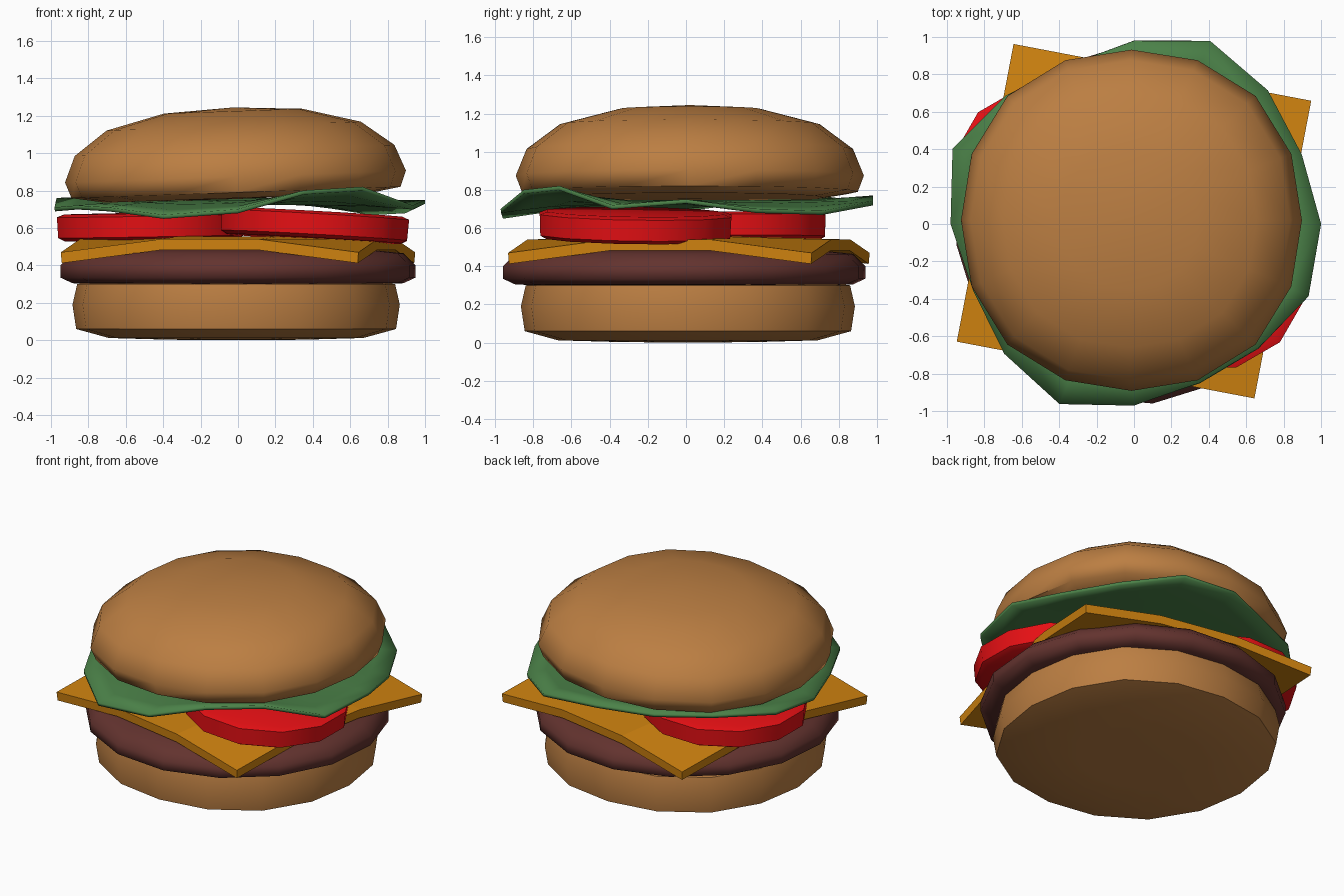
import bpy, bmesh
from math import sin, cos, pi, radians

if "Cube" in bpy.data.objects:
    bpy.data.objects.remove(bpy.data.objects["Cube"])


def finish(name, bm, colour, smooth=None, loc=(0, 0, 0), rot=(0, 0, 0)):
    bmesh.ops.recalc_face_normals(bm, faces=bm.faces)
    me = bpy.data.meshes.new(name)
    bm.to_mesh(me)
    bm.free()
    ob = bpy.data.objects.new(name, me)
    bpy.context.collection.objects.link(ob)
    ob.location = loc
    ob.rotation_euler = [radians(a) for a in rot]
    mat = bpy.data.materials.get(colour) or bpy.data.materials.new(colour)
    mat.diffuse_color = COLOURS[colour]
    mat.use_nodes = True
    mat.node_tree.nodes["Principled BSDF"].inputs["Base Color"].default_value = mat.diffuse_color
    me.materials.append(mat)
    if smooth:
        bpy.context.view_layer.objects.active = ob
        ob.select_set(True)
        bpy.ops.object.shade_smooth_by_angle(angle=radians(smooth))
        ob.select_set(False)
    return ob


def rings(loops):
    """Skin a stack of point loops; a one-point loop closes to a tip."""
    bm = bmesh.new()
    vs = [[bm.verts.new(p) for p in loop] for loop in loops]
    for a, b in zip(vs, vs[1:]):
        n = max(len(a), len(b))
        for i in range(n):
            j = (i + 1) % n
            if len(a) == 1:
                bm.faces.new((a[0], b[j], b[i]))
            elif len(b) == 1:
                bm.faces.new((a[i], a[j], b[0]))
            else:
                bm.faces.new((a[i], a[j], b[j], b[i]))
    return bm


def lathe(profile, sides=16, square=0.0):
    """Turn (radius, z) points; square pushes the diagonals outward."""
    loops = []
    for r, z in profile:
        if r == 0:
            loops.append([(0, 0, z)])
            continue
        loop = []
        for i in range(sides):
            a = 2 * pi * i / sides
            q = r * (1 + square * sin(2 * a) ** 2)
            loop.append((q * cos(a), q * sin(a), z))
        loops.append(loop)
    return rings(loops)


COLOURS = {
    "bread": (0.50, 0.21, 0.055, 1),
    "meat": (0.125, 0.033, 0.028, 1),
    "cheese": (0.64, 0.23, 0.005, 1),
    "tomato": (0.80, 0.005, 0.007, 1),
    "lettuce": (0.07, 0.22, 0.065, 1),
}

# bottom bun
finish("bottom_bun", lathe([(0, 0), (0.36, 0.003), (0.68, 0.012), (0.855, 0.06),
                            (0.875, 0.19), (0.85, 0.30), (0.68, 0.325), (0, 0.33)],
                           square=0.03), "bread", 60, (-0.01, 0.01, 0))

# patty
finish("patty", lathe([(0, 0.295), (0.70, 0.297), (0.89, 0.305), (0.955, 0.335),
                       (0.955, 0.40), (0.89, 0.465), (0.70, 0.485), (0, 0.49)]),
       "meat", 75, (0, -0.01, 0), (0, 0, 6))

# cheese slice: 3 x 3 sheet with drooping corners
bm = bmesh.new()
bmesh.ops.create_grid(bm, x_segments=3, y_segments=3, size=0.81)
for v in bm.verts:
    on_edge = (abs(v.co.x) > 0.7) + (abs(v.co.y) > 0.7)
    v.co.z = (0.555, 0.54, 0.47)[on_edge]
cheese = finish("cheese_slice", bm, "cheese", None, (0, 0.015, 0), (0, 0, -10.8))
solid = cheese.modifiers.new("thickness", "SOLIDIFY")
solid.thickness = 0.058
solid.offset = -1

# tomato slices
TOMATO = [(0, -0.073), (0.48, -0.073), (0.515, -0.055), (0.52, 0.055), (0.48, 0.07), (0, 0.073)]
for name, loc, rot in (("left_tomato_slice", (-0.465, 0.23, 0.61), (0, -1, 15)),
                       ("right_tomato_slice", (0.41, -0.265, 0.615), (0, 3.3, 15))):
    finish(name, lathe(TOMATO, 12), "tomato", 50, loc, rot)

# lettuce leaf: rim given as (radius, height) every 22.5 degrees
RIM = [(1.0, 0.74), (0.97, 0.69), (1.01, 0.68), (1.06, 0.73),
       (0.98, 0.76), (0.92, 0.74), (0.97, 0.76), (1.05, 0.75),
       (0.98, 0.70), (0.93, 0.71), (0.98, 0.70), (1.04, 0.66),
       (0.97, 0.69), (0.92, 0.79), (0.94, 0.81), (1.01, 0.71)]
loops = [[(0, 0, 0.735)]]
for share, lift in ((0.45, 0.0), (0.72, 0.25), (0.88, 0.65), (1.0, 1.0)):
    loops.append([(r * share * cos(i * pi / 8), r * share * sin(i * pi / 8),
                   0.735 + (z - 0.735) * lift) for i, (r, z) in enumerate(RIM)])
leaf = finish("lettuce_leaf", rings(loops), "lettuce", 60)
leaf.modifiers.new("thickness", "SOLIDIFY").thickness = 0.022
leaf.modifiers["thickness"].offset = 0

# top bun
finish("top_bun", lathe([(0, -0.02), (0.70, -0.015), (0.88, 0.015), (0.912, 0.10),
                         (0.855, 0.24), (0.68, 0.37), (0.37, 0.45), (0, 0.47)],
                        square=0.03), "bread", 60, (-0.01, 0.02, 0.775), (0, -2, 0))
